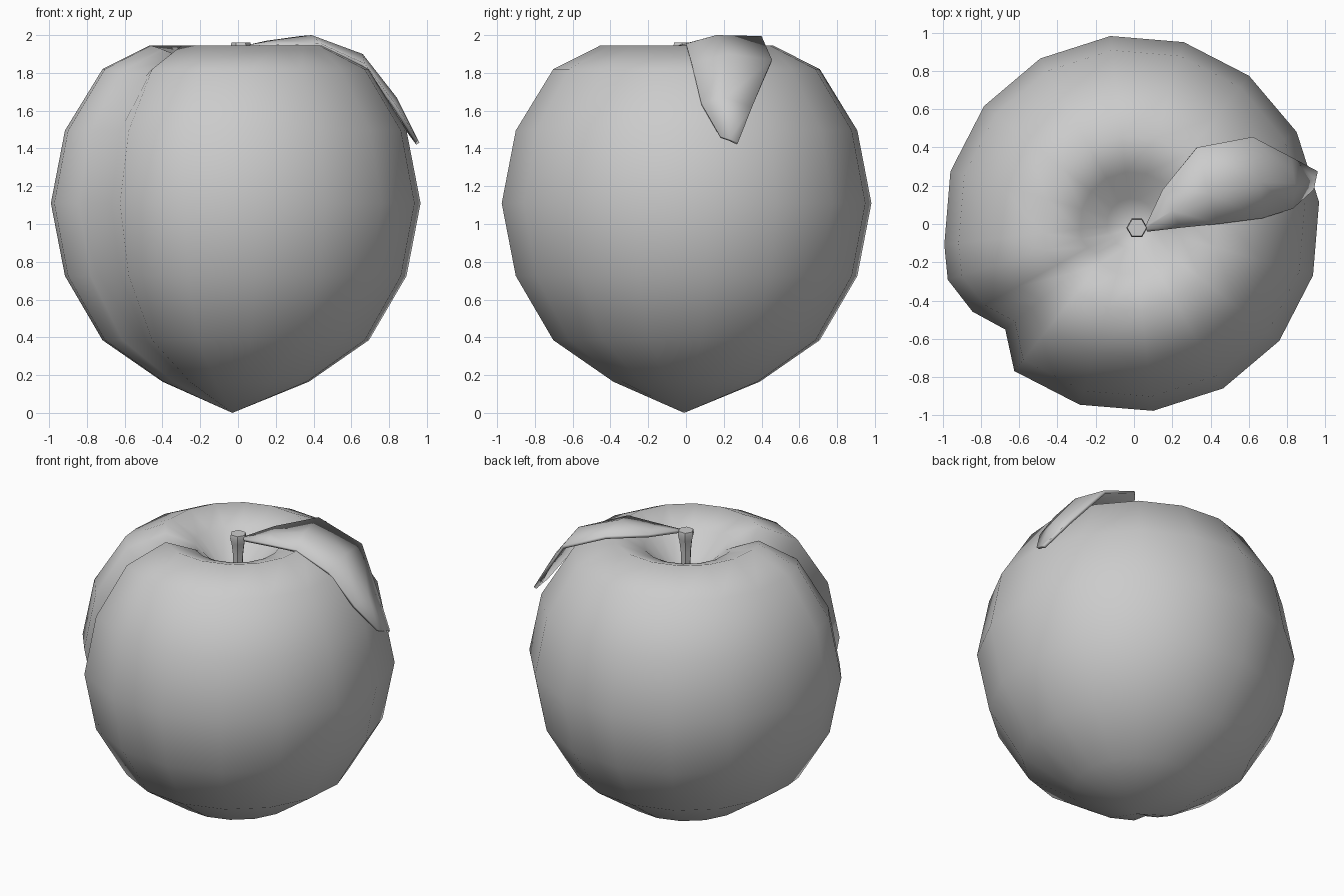
import bpy
import bmesh
import math

cube = bpy.data.objects.get("Cube")
if cube:
    bpy.data.objects.remove(cube, do_unlink=True)

grey = bpy.data.materials.new("plain grey")
grey.use_nodes = True
GREY = (0.6, 0.6, 0.6, 1)
grey.diffuse_color = GREY
grey.node_tree.nodes["Principled BSDF"].inputs["Base Color"].default_value = GREY


def finish(name, bm, angle):
    bmesh.ops.recalc_face_normals(bm, faces=bm.faces)
    mesh = bpy.data.meshes.new(name)
    bm.to_mesh(mesh)
    bm.free()
    mesh.materials.append(grey)
    obj = bpy.data.objects.new(name, mesh)
    bpy.context.collection.objects.link(obj)
    bpy.ops.object.select_all(action='DESELECT')
    obj.select_set(True)
    bpy.context.view_layer.objects.active = obj
    bpy.ops.object.shade_smooth_by_angle(angle=math.radians(angle))
    return obj


def skin(bm, rings, closed=True):
    """Join neighbouring rows of vertices with quads."""
    for a, b in zip(rings, rings[1:]):
        n = len(a)
        for i in range(n if closed else n - 1):
            j = (i + 1) % n
            bm.faces.new((a[i], a[j], b[j], b[i]))


def cap(bm, ring, tip):
    for i, v in enumerate(ring):
        bm.faces.new((v, ring[(i + 1) % len(ring)], tip))


# Fruit: lathe profile with a crease pressed into one side
profile = [(0.39, 0.165), (0.71, 0.385), (0.91, 0.725), (0.985, 1.11),
           (0.91, 1.495), (0.71, 1.82), (0.46, 1.945), (0.27, 1.87), (0.13, 1.72)]
spokes = [(6.5 + 22.5 * k, 1.0, 0.0) for k in range(16)]
spokes[9] = (209, 0.965, 0.02)
spokes += [(197, 1.02, 0.0), (220, 0.875, 0.07)]
spokes.sort()
CX, CY = -0.012, 0.003
bm = bmesh.new()
rings = []
for r, z in profile:
    ring = []
    for deg, scale, drop in spokes:
        a = math.radians(deg)
        dz = drop if z > 1.9 else drop * 0.5 if z > 1.8 else 0
        ring.append(bm.verts.new((CX + r * scale * math.cos(a),
                                  CY + r * scale * math.sin(a), z - dz)))
    rings.append(ring)
skin(bm, rings)
cap(bm, rings[0], bm.verts.new((-0.03, -0.01, 0.0)))
cap(bm, rings[-1], bm.verts.new((0.01, -0.01, 1.68)))
finish("fruit_body", bm, 180)

# Stem: flared hexagonal stalk
bm = bmesh.new()
rings = []
for r, z in [(0.03, 1.66), (0.035, 1.82), (0.045, 1.9), (0.055, 1.935), (0.05, 1.96)]:
    rings.append([bm.verts.new((0.015 + r * math.cos(k * math.pi / 3),
                                -0.02 + r * math.sin(k * math.pi / 3), z))
                  for k in range(6)])
skin(bm, rings)
bm.faces.new(rings[0])
bm.faces.new(rings[-1])
finish("stem", bm, 50)

# Leaf: rows of back edge, midrib and front edge, draped over the shoulder
rows = [
    ((0.06, -0.01, 1.95), (0.06, -0.025, 1.95), (0.07, -0.04, 1.945)),
    ((0.15, 0.18, 1.97), (0.20, 0.07, 1.975), (0.24, -0.02, 1.95)),
    ((0.33, 0.40, 1.995), (0.39, 0.16, 2.0), (0.44, 0.0, 1.955)),
    ((0.62, 0.455, 1.87), (0.66, 0.22, 1.9), (0.67, 0.03, 1.85)),
    ((0.82, 0.35, 1.62), (0.84, 0.21, 1.67), (0.83, 0.08, 1.64)),
    ((0.96, 0.275, 1.43), (0.95, 0.23, 1.45), (0.94, 0.18, 1.465)),
]
bm = bmesh.new()
skin(bm, [[bm.verts.new(p) for p in row] for row in rows], closed=False)
leaf = finish("leaf", bm, 60)
if leaf.data.polygons[0].normal.z < 0:
    leaf.data.flip_normals()
solid = leaf.modifiers.new("thickness", 'SOLIDIFY')
solid.thickness = 0.02
solid.offset = -1
